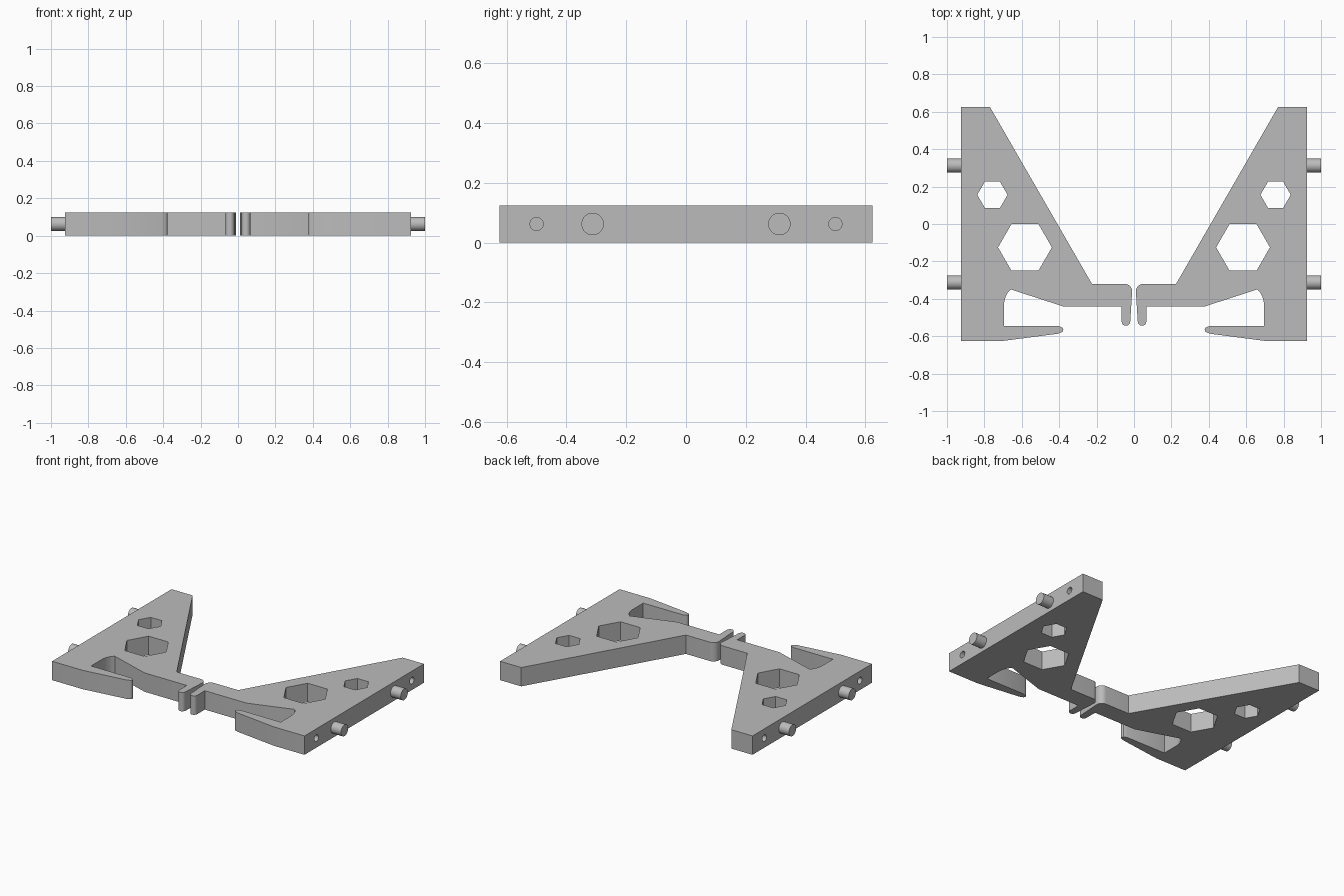
import bpy, bmesh
from math import cos, sin, radians, pi

cube = bpy.data.objects.get("Cube")
if cube:
    bpy.data.objects.remove(cube, do_unlink=True)

HEIGHT = 0.125
SIDE = 0.925

grey = bpy.data.materials.new("plain grey")
grey.use_nodes = True
grey.diffuse_color = (0.5, 0.5, 0.5, 1)
grey.node_tree.nodes["Principled BSDF"].inputs["Base Color"].default_value = (0.5, 0.5, 0.5, 1)


def arc(cx, cy, rx, ry, start, end, steps=8):
    angles = [radians(start + (end - start) * i / steps) for i in range(steps + 1)]
    return [(cx + rx * cos(a), cy + ry * sin(a)) for a in angles]


def hexagon(cx, cy, r):
    return arc(cx, cy, r, r, 0, 300, 5)


def activate(ob):
    bpy.ops.object.select_all(action='DESELECT')
    ob.select_set(True)
    bpy.context.view_layer.objects.active = ob


def plate(name, loops):
    """Extruded flat plate; inner loops become openings."""
    curve = bpy.data.curves.new(name, 'CURVE')
    curve.dimensions = '2D'
    curve.fill_mode = 'BOTH'
    curve.extrude = HEIGHT / 2
    for loop in loops:
        spline = curve.splines.new('POLY')
        spline.points.add(len(loop) - 1)
        for p, (x, y) in zip(spline.points, loop):
            p.co = (x, y, HEIGHT / 2, 1)
        spline.use_cyclic_u = True
    ob = bpy.data.objects.new(name, curve)
    bpy.context.collection.objects.link(ob)
    activate(ob)
    bpy.ops.object.convert(target='MESH')
    ob = bpy.context.object
    bm = bmesh.new()
    bm.from_mesh(ob.data)
    for v in bm.verts:
        v.co.z = HEIGHT if v.co.z > HEIGHT / 2 else 0
    bmesh.ops.remove_doubles(bm, verts=bm.verts, dist=0.0002)
    bmesh.ops.dissolve_limit(bm, angle_limit=0.01, verts=bm.verts, edges=bm.edges)
    bmesh.ops.recalc_face_normals(bm, faces=bm.faces)
    bm.to_mesh(ob.data)
    bm.free()
    return ob


def side_cylinder(name, x0, x1, y, radius):
    bpy.ops.mesh.primitive_cylinder_add(
        vertices=32, radius=radius, depth=x1 - x0,
        location=((x0 + x1) / 2, y, HEIGHT / 2), rotation=(0, pi / 2, 0))
    ob = bpy.context.object
    ob.name = name
    bpy.ops.object.transform_apply(location=True, rotation=True, scale=True)
    return ob


def finish(ob):
    """Colour, mirror to the other side and smooth the round parts."""
    ob.data.materials.clear()
    ob.data.materials.append(grey)
    activate(ob)
    bpy.ops.object.modifier_add(type='MIRROR')
    bpy.ops.object.modifier_apply(modifier=ob.modifiers[-1].name)
    bpy.ops.object.shade_smooth_by_angle(angle=radians(30))


# Bracket outline: rail, sloped brace, arm with finger, pocket and lip
outline = [(SIDE, 0.625), (0.77, 0.625), (0.225, -0.32)]
outline += arc(0.05, -0.36, 0.04, 0.04, 90, 180)             # rounded arm end
outline += arc(0.043, -0.522, 0.023, 0.022, 180, 360)        # finger tip
outline += [(0.066, -0.442), (0.375, -0.442)]
outline += [(0.658, -0.35)] + arc(0.56, -0.435, 0.135, 0.13, 38, 0)[1:]
outline += [(0.695, -0.545), (0.405, -0.545)]
outline += arc(0.394, -0.565, 0.016, 0.016, 135, 235, 6)     # lip tip
outline += [(0.41, -0.587), (0.7, -0.625), (SIDE, -0.625)]

bracket = plate("brackets", [outline, hexagon(0.583, -0.125, 0.144),
                             hexagon(0.757, 0.156, 0.081)])

# Blind holes in the rail's outer face
for y in (-0.5, 0.5):
    cutter = side_cylinder("hole_cutter", SIDE - 0.1, SIDE + 0.1, y, 0.022)
    cutter.hide_render = True
    activate(bracket)
    cut = bracket.modifiers.new("hole", 'BOOLEAN')
    cut.object = cutter
    cut.solver = 'EXACT'
    bpy.ops.object.modifier_apply(modifier=cut.name)
    bpy.data.objects.remove(cutter, do_unlink=True)
finish(bracket)

# Locating pegs on the outer faces
for name, y in (("front_pegs", -0.3125), ("back_pegs", 0.3125)):
    finish(side_cylinder(name, SIDE - 0.02, 1.0, y, 0.0375))
